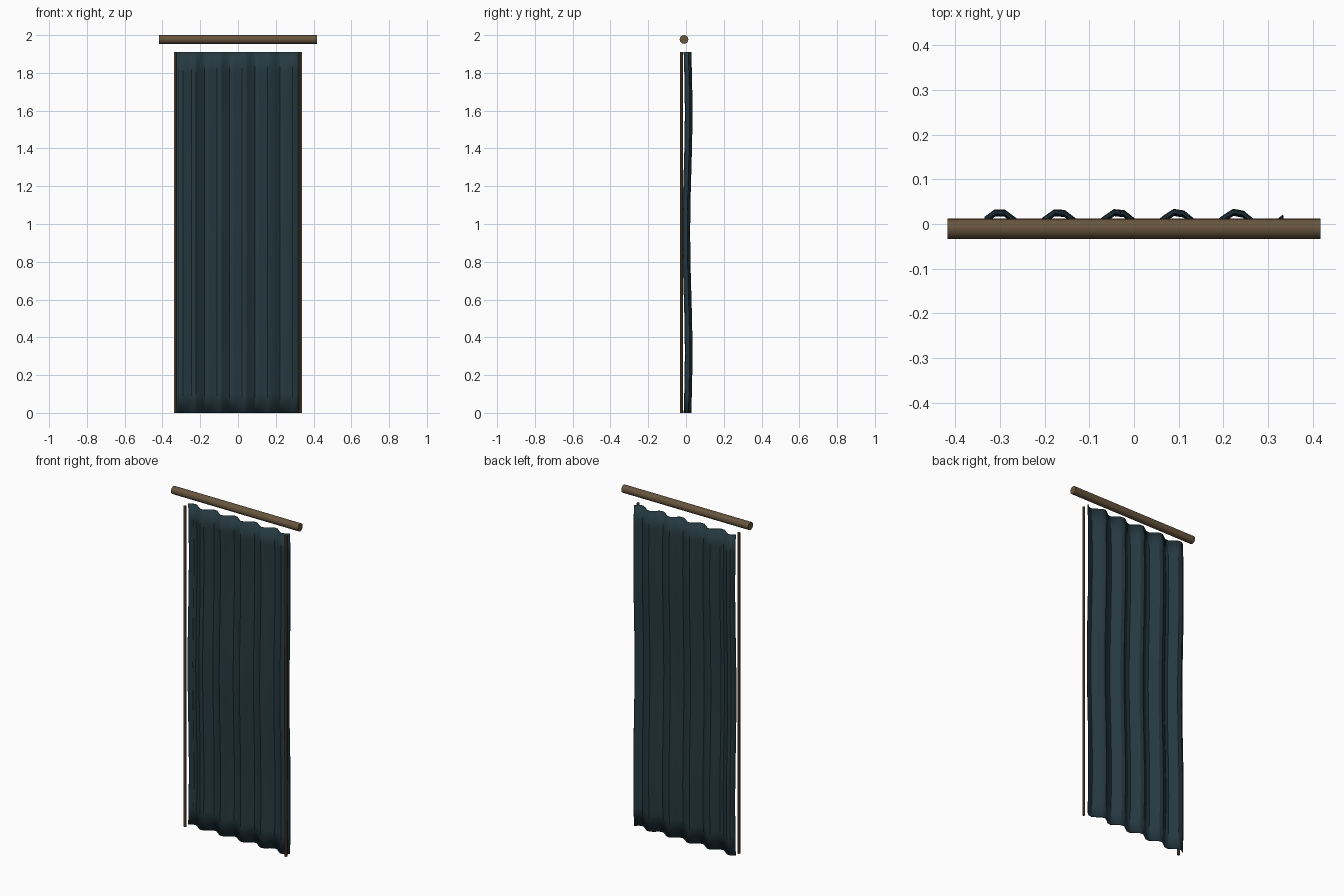
import bpy, bmesh, math

if "Cube" in bpy.data.objects:
    bpy.data.objects.remove(bpy.data.objects["Cube"])

def material(name, rgb):
    m = bpy.data.materials.new(name)
    m.diffuse_color = (*rgb, 1)
    m.use_nodes = True
    m.node_tree.nodes["Principled BSDF"].inputs["Base Color"].default_value = m.diffuse_color
    return m

cloth = material("dark teal cloth", (0.019, 0.042, 0.053))
wood = material("brown wood", (0.135, 0.09, 0.048))

def finish(obj, name, mat, angle=35):
    obj.name = name
    obj.data.materials.append(mat)
    bpy.context.view_layer.objects.active = obj
    bpy.ops.object.select_all(action='DESELECT')
    obj.select_set(True)
    bpy.ops.object.shade_smooth_by_angle(angle=math.radians(angle))

def cylinder(name, loc, radius, length, sides, rot=(0, 0, 0)):
    bpy.ops.mesh.primitive_cylinder_add(vertices=sides, radius=radius, depth=length,
                                        location=loc, rotation=rot)
    finish(bpy.context.object, name, wood)

# hanging rod
cylinder("hanging_rod", (0, -0.0105, 1.977), 0.023, 0.836, 16, (0, math.pi / 2, 0))

# slim edge cords down both sides
H = 1.91
for side, label in ((-1, "left"), (1, "right")):
    cylinder(label + "_edge_cord", (side * 0.332, -0.024, H / 2), 0.008, H, 8)

# pleated curtain: waves across, with a slow drift down its height
NX, NZ, W = 30, 18, 0.334
bm = bmesh.new()
rows = []
for j in range(NZ + 1):
    z = H * j / NZ
    row = []
    for i in range(NX + 1):
        x = -W + 2 * W * i / NX
        y = (0.008 + 0.019 * math.cos(2 * math.pi * (x + 0.301) / 0.1325)
             + 0.006 * math.sin(3 * math.pi * z / H))
        row.append(bm.verts.new((x, y, z)))
    rows.append(row)
for a, b in zip(rows, rows[1:]):
    for i in range(NX):
        bm.faces.new((a[i], a[i + 1], b[i + 1], b[i]))
mesh = bpy.data.meshes.new("curtain")
bm.to_mesh(mesh)
bm.free()
curtain = bpy.data.objects.new("curtain", mesh)
bpy.context.collection.objects.link(curtain)
finish(curtain, "curtain", cloth, 30)
thick = curtain.modifiers.new("thickness", 'SOLIDIFY')
thick.thickness = 0.004
thick.offset = 0
